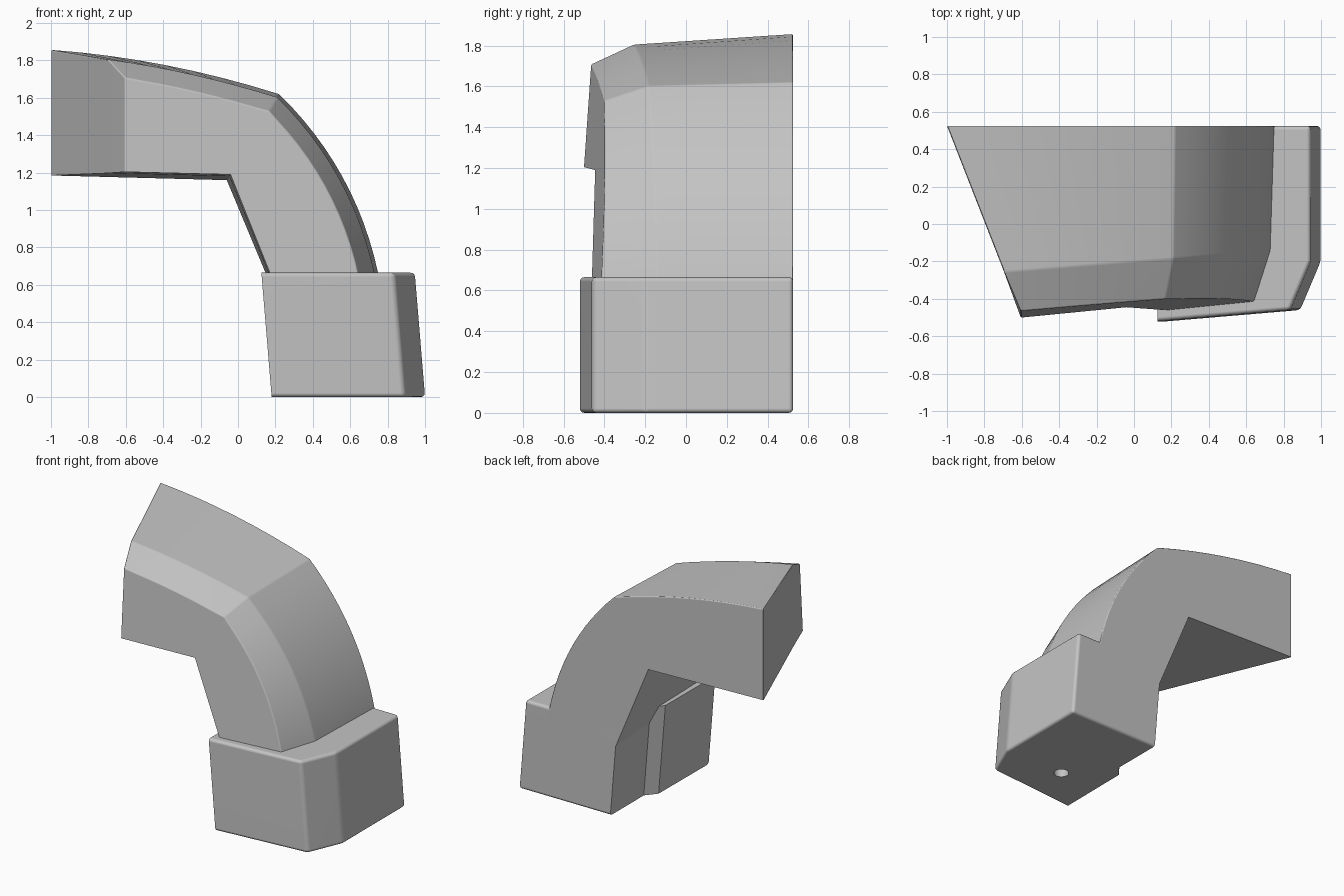
import bpy, bmesh, math
from mathutils import Vector

if "Cube" in bpy.data.objects:
    bpy.data.objects.remove(bpy.data.objects["Cube"], do_unlink=True)

grey = bpy.data.materials.new("plain grey")
grey.use_nodes = True
colour = (0.55, 0.55, 0.55, 1)
grey.diffuse_color = colour
grey.node_tree.nodes["Principled BSDF"].inputs["Base Color"].default_value = colour

BACK = 0.525


def loft(name, rings, keep_sharp, width):
    """Skin closed rings of points, cap both ends and round the chosen edges."""
    bm = bmesh.new()
    loops = [[bm.verts.new(p) for p in ring] for ring in rings]
    count = len(loops[0])
    for a, b in zip(loops, loops[1:]):
        for i in range(count):
            j = (i + 1) % count
            bm.faces.new((a[i], a[j], b[j], b[i]))
    bm.faces.new(loops[0])
    bm.faces.new(loops[-1])
    bmesh.ops.recalc_face_normals(bm, faces=bm.faces)
    rounded = [e for e in bm.edges
               if e.calc_face_angle() > math.radians(15) and not keep_sharp(e)]
    bmesh.ops.bevel(bm, geom=rounded, offset=width, segments=3,
                    profile=0.5, affect='EDGES', clamp_overlap=True)
    mesh = bpy.data.meshes.new(name)
    bm.to_mesh(mesh)
    bm.free()
    mesh.materials.append(grey)
    obj = bpy.data.objects.new(name, mesh)
    bpy.context.collection.objects.link(obj)
    return obj


def select_only(obj):
    bpy.ops.object.select_all(action='DESELECT')
    obj.select_set(True)
    bpy.context.view_layer.objects.active = obj


def finish(obj):
    select_only(obj)
    bpy.ops.object.shade_smooth_by_angle(angle=math.radians(32))
    weighted = obj.modifiers.new("even shading", 'WEIGHTED_NORMAL')
    weighted.keep_sharp = True


# Curved arm: the same outline in three slices, shrinking towards the front
def arm_slice(end_x, inset, draft, depth):
    top = []
    for i in range(9):
        x = end_x + (0.22 - end_x) * i / 8
        u = 0.22 - x
        top.append(Vector((x, 1.62 + 0.316 * u - 0.1 * u * u)))
    a, b, c = Vector((0.22, 1.62)), Vector((0.63, 1.22)), Vector((0.75, 0.66))
    for i in range(1, 13):
        t = i / 12
        top.append(a * (1 - t) ** 2 + b * 2 * t * (1 - t) + c * t * t)
    top.append(Vector((0.78, 0.5)))
    outline = []
    for i, p in enumerate(top):
        along = top[min(i + 1, len(top) - 1)] - top[max(i - 1, 0)]
        normal = Vector((-along.y, along.x)).normalized()
        outline.append(p - normal * inset)
    outline[0].x = end_x
    under = [(0.22, 0.49), (-0.06, 1.16), (end_x, 1.185 - 0.027 * (end_x + 1))]
    for i, (x, z) in enumerate(under):
        outline.append(Vector((x + (0.02 * draft if i < 2 else 0),
                               z + (0.03 * draft if i else 0))))
    return [(p.x, depth(p.x, p.y), p.y) for p in outline]


arm = loft("curved_arm", [
    arm_slice(-1.0, 0, 0, lambda x, z: BACK),
    arm_slice(-0.695, 0.02, 0.7, lambda x, z: -0.2 + 0.08 * x),
    arm_slice(-0.605, 0.105, 1,
              lambda x, z: -0.445 + 0.1 * (x + 0.04) + 0.07 * (z - 1.19)),
], lambda e: any(v.co.z < 0.6 for v in e.verts) or
    any(v.co.z < 1.25 and v.co.x < 0.3 for v in e.verts) and
    not all(v.co.x < -0.5 and abs(v.co.z - e.verts[0].co.z) > 0.1
            for v in e.verts[1:]), 0.028)

# Leaning foot with a clipped front corner and a stepped inner wall
footprint = [(1, BACK), (1, -0.2), (0.89, -0.46), (0.18, -0.52),
             (0.185, 0.055), (0.25, 0.135), (0.25, BACK)]
foot = loft("foot_block", [
    [(x - lean, y, z) for x, y in footprint] for z, lean in ((0, 0), (0.665, 0.055))
], lambda e: all(v.co.x < 0.3 for v in e.verts), 0.022)

# Round socket drilled into the underside of the foot
bpy.ops.mesh.primitive_cylinder_add(vertices=32, radius=0.052, depth=0.4,
                                    location=(0.51, -0.185, 0))
drill = bpy.context.object
drill.name = "socket_cutter"
drill.hide_render = True
drill.data.materials.append(grey)
cut = foot.modifiers.new("socket", 'BOOLEAN')
cut.operation = 'DIFFERENCE'
cut.solver = 'EXACT'
cut.object = drill
select_only(foot)
bpy.ops.object.modifier_apply(modifier=cut.name)
bpy.data.objects.remove(drill, do_unlink=True)

finish(arm)
finish(foot)
